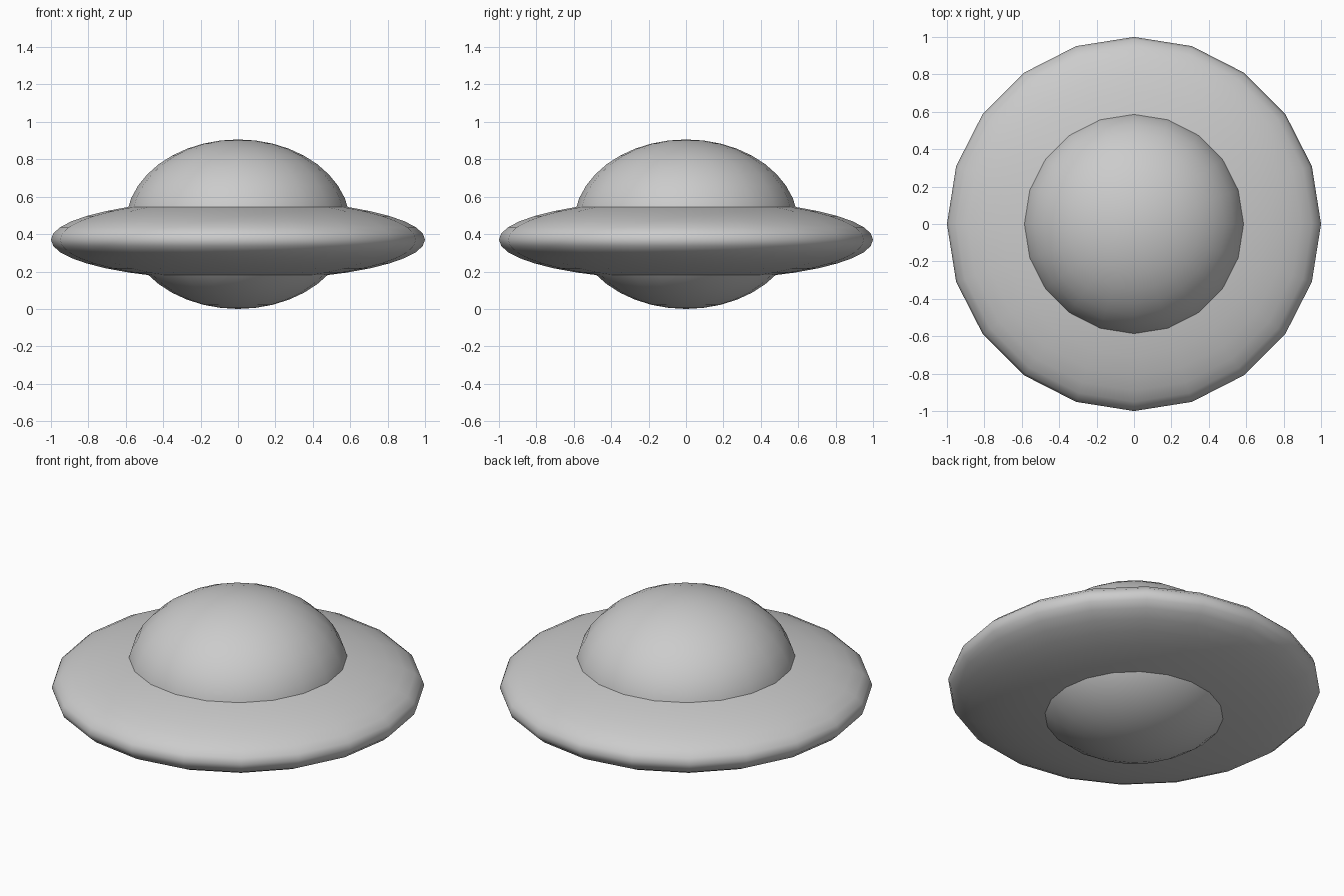
import bpy

if "Cube" in bpy.data.objects:
    bpy.data.objects.remove(bpy.data.objects["Cube"])


def ellipsoid(name, radius, half_height, z):
    """Squashed 20-sided sphere, smooth shaded."""
    bpy.ops.mesh.primitive_uv_sphere_add(segments=20, ring_count=20, radius=1, location=(0, 0, z))
    ob = bpy.context.object
    ob.name = name
    ob.scale = (radius, radius, half_height)
    bpy.ops.object.transform_apply(location=False, rotation=False, scale=True)
    bpy.ops.object.shade_smooth()
    return ob


# Wide flat disc
ellipsoid("saucer_disc", 1.0, 0.216, 0.37)

# Cabin: dome above the disc, belly below it
ellipsoid("cabin_dome", 0.6, 0.453, 0.453)
